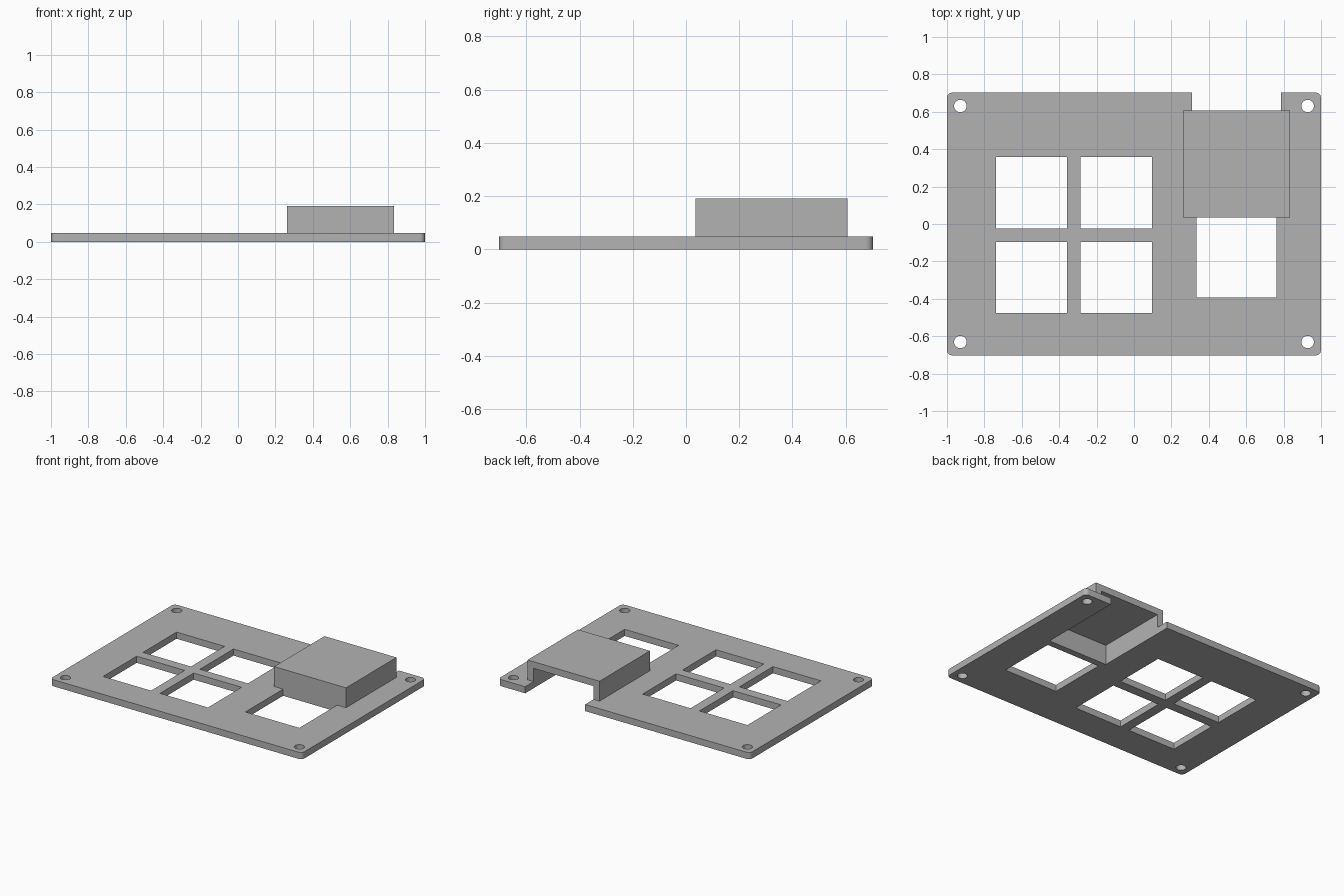
import bpy
import bmesh
from math import cos, sin, pi, radians

if "Cube" in bpy.data.objects:
    bpy.data.objects.remove(bpy.data.objects["Cube"], do_unlink=True)

S = 1 / 42            # design grid: 84 units wide
W, D, T = 42, 29.5, 2  # plate half width, half depth, thickness

grey = bpy.data.materials.new("plain grey")
grey.use_nodes = True
colour = (0.45, 0.45, 0.45, 1)
grey.diffuse_color = colour
grey.node_tree.nodes["Principled BSDF"].inputs["Base Color"].default_value = colour


def arc(cx, cy, r, start, end, steps):
    angles = [start + (end - start) * i / steps for i in range(steps + 1)]
    return [(cx + r * cos(a), cy + r * sin(a)) for a in angles]


def rectangle(x0, x1, y0, y1):
    return [(x0, y0), (x1, y0), (x1, y1), (x0, y1)]


def make_active(obj):
    bpy.ops.object.select_all(action='DESELECT')
    obj.select_set(True)
    bpy.context.view_layer.objects.active = obj


def slab(name, loops, thickness):
    """Extrude an outline with holes into a solid mesh standing on z = 0."""
    curve = bpy.data.curves.new(name, 'CURVE')
    curve.dimensions = '2D'
    curve.fill_mode = 'BOTH'
    curve.extrude = thickness * S / 2
    for loop in loops:
        spline = curve.splines.new('POLY')
        spline.points.add(len(loop) - 1)
        for point, (x, y) in zip(spline.points, loop):
            point.co = (x * S, y * S, 0, 1)
        spline.use_cyclic_u = True
    obj = bpy.data.objects.new(name, curve)
    bpy.context.collection.objects.link(obj)
    make_active(obj)
    bpy.ops.object.convert(target='MESH')
    obj = bpy.context.object
    bm = bmesh.new()
    bm.from_mesh(obj.data)
    bmesh.ops.remove_doubles(bm, verts=bm.verts, dist=0.0001)
    bmesh.ops.translate(bm, verts=bm.verts, vec=(0, 0, thickness * S / 2))
    bmesh.ops.recalc_face_normals(bm, faces=bm.faces)
    bm.to_mesh(obj.data)
    bm.free()
    obj.data.materials.clear()
    obj.data.materials.append(grey)
    return obj


def box(name, x0, x1, y0, y1, z0, z1):
    bpy.ops.mesh.primitive_cube_add(size=1)
    obj = bpy.context.object
    obj.name = name
    for v in obj.data.vertices:
        v.co = [(lo if c < 0 else hi) * S
                for c, lo, hi in zip(v.co, (x0, y0, z0), (x1, y1, z1))]
    obj.data.materials.append(grey)
    return obj


# Plate outline: rounded corners and a deep notch in the back edge
r = 1.2
outline = arc(-W + r, -D + r, r, pi, 1.5 * pi, 6)
outline += arc(W - r, -D + r, r, 1.5 * pi, 2 * pi, 6)
outline += arc(W - r, D - r, r, 0, pi / 2, 6)
outline += [(33, D), (33, 3.5), (13, 3.5), (13, D)]
outline += arc(-W + r, D - r, r, pi / 2, pi, 6)

# Four square key openings, one larger window and four screw holes
openings = [rectangle(x, x + 16, y, y + 16) for x in (-31, -12) for y in (-20, -1)]
openings.append(rectangle(14, 32, -16.5, 1.5))
for sx in (-1, 1):
    for sy in (-1, 1):
        openings.append(arc(sx * 39, sy * 26.5, 1.4, 0, 2 * pi, 32)[:-1])

plate = slab("plate", [outline] + openings, T)
make_active(plate)
bpy.ops.object.shade_smooth_by_angle(angle=radians(30))

# Raised cover over the notch, hollow and open at the back and below
cover = box("cover", 11, 35, 1.5, 25.5, T, 8)
cutter = box("cover_cutter", 13, 33, 3.5, 30, 0, 6)
cutter.hide_render = True
hollow = cover.modifiers.new("hollow", 'BOOLEAN')
hollow.operation = 'DIFFERENCE'
hollow.solver = 'EXACT'
hollow.object = cutter
make_active(cover)
bpy.ops.object.modifier_apply(modifier="hollow")
bpy.data.objects.remove(cutter, do_unlink=True)
